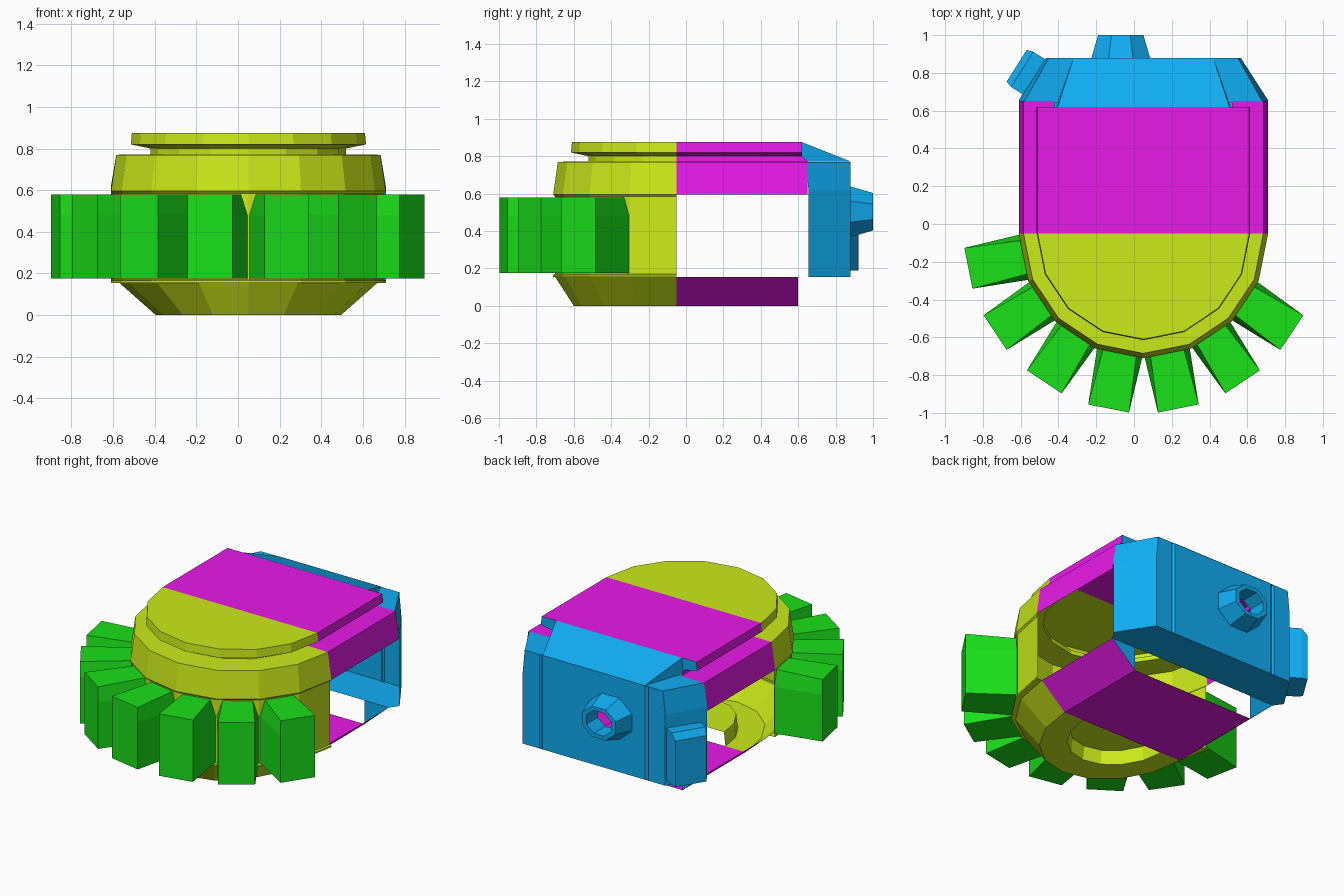
import bpy, bmesh, math

if "Cube" in bpy.data.objects:
    bpy.data.objects.remove(bpy.data.objects["Cube"])

CX, CY = 0.05, -0.05          # centre of the rounded front end


def material(name, rgb):
    m = bpy.data.materials.new(name)
    m.diffuse_color = (*rgb, 1)
    m.use_nodes = True
    m.node_tree.nodes["Principled BSDF"].inputs["Base Color"].default_value = m.diffuse_color
    return m


YELLOW = material("yellow", (0.60, 0.83, 0.01))
MAGENTA = material("magenta", (0.80, 0.01, 0.80))
GREEN = material("green", (0.01, 0.75, 0.01))
BLUE = material("blue", (0.005, 0.42, 0.90))


def finish(bm, name, mat, solid=False):
    bmesh.ops.remove_doubles(bm, verts=bm.verts, dist=1e-4)
    if solid:
        bmesh.ops.recalc_face_normals(bm, faces=bm.faces)
    me = bpy.data.meshes.new(name)
    bm.to_mesh(me)
    bm.free()
    me.materials.append(mat)
    ob = bpy.data.objects.new(name, me)
    bpy.context.collection.objects.link(ob)
    return ob


def loft(name, mat, rows, closed=False, cap=False):
    """Skin rows of points; normal = row direction x column direction."""
    bm = bmesh.new()
    g = [[bm.verts.new(p) for p in r] for r in rows]
    n = len(g[0])
    for a, b in zip(g, g[1:]):
        for j in range(n if closed else n - 1):
            k = (j + 1) % n
            bm.faces.new((a[j], b[j], b[k], a[k]))
    if cap:
        bm.faces.new(g[0])
        bm.faces.new(g[-1])
    return finish(bm, name, mat, cap)


def poly(name, mat, pts):
    bm = bmesh.new()
    bm.faces.new([bm.verts.new(p) for p in pts])
    return finish(bm, name, mat)


# Rounded front shell: half revolve, rows are (x radius, y radius, z)
upper = [(0.455, 0.875), (0.56, 0.875), (0.565, 0.82), (0.47, 0.80),
         (0.47, 0.772), (0.635, 0.77), (0.66, 0.595)]
wall = [(0.65, 0.585), (0.65, 0.17), (0.66, 0.165), (0.66, 0.155)]
profile = [(0, 0, 0.875)] + [(r, r, z) for r, z in upper + wall]
profile += [(0.62, 0.65, 0.155), (0.445, 0.55, 0), (0.30, 0.36, 0),
            (0.29, 0.35, 0.09), (0, 0, 0.09)]
angles = [math.radians(-90 + 22.5 * i) for i in range(9)]
loft("front_shell", YELLOW,
     [[(CX + rx * math.sin(t), CY - ry * math.cos(t), z) for t in angles]
      for rx, ry, z in profile])

# Straight roof continuing the upper profile
section = [(-r, z) for r, z in reversed(upper)] + upper
loft("roof", MAGENTA,
     [[(CX + x, 0.62 if z > 0.775 else 0.65, z) for x, z in section],
      [(CX + x, CY, z) for x, z in section]])

# Open tray under the middle
tray = [(-0.62, 0.155), (-0.445, 0), (0.445, 0), (0.62, 0.155)]
loft("floor_tray", MAGENTA,
     [[(CX + x, y, z) for x, z in tray] for y in (CY, 0.60)])

# Radial blocks: seven around the front, top inner corners cut back
for i in range(7):
    a = math.radians(-78.75 + 22.5 * i)

    def at(d, w, z):
        return (CX + d * math.sin(a) + w * math.cos(a),
                CY - d * math.cos(a) + w * math.sin(a), z)

    inner = [(-0.122, 0.175), (0.122, 0.175), (0.122, 0.48),
             (0.09, 0.58), (-0.09, 0.58), (-0.122, 0.48)]
    outer = [(-0.11, 0.175), (0.11, 0.175), (0.11, 0.48),
             (0.11, 0.58), (-0.11, 0.58), (-0.11, 0.48)]
    loft("radial_block", GREEN,
         [[at(0.64, w, z) for w, z in inner],
          [at(0.945, w, z) for w, z in outer]], closed=True, cap=True)

# Rear corner walls with a narrow groove beside the centre panel
low = [(0.66, 0.655), (0.515, 0.88), (0.395, 0.88), (0.385, 0.868), (0.37, 0.88)]
top = [(0.635, 0.64), (0.50, 0.88)] + low[2:]
for s, side in ((1, "right"), (-1, "left")):
    rows = [[(CX + s * x, y, z) for x, y in pts]
            for pts, z in ((top, 0.77), (low, 0.62), (low, 0.155))]
    if s < 0:
        rows = [r[::-1] for r in rows]
    loft("rear_wall_" + side, BLUE, rows)
    # Closing pieces at the rear of the roof rim and the tray
    rim = [(0.455, 0.772), (0.47, 0.772), (0.47, 0.80),
           (0.565, 0.82), (0.56, 0.875), (0.455, 0.875)]
    poly("rim_end_" + side, BLUE,
         [(CX + s * x, 0.62, z) for x, z in rim[::-s]])
    tri = [(0.445, 0), (0.62, 0.155), (0.445, 0.155)]
    poly("tray_corner_" + side, BLUE,
         [(CX + s * x, 0.60, z) for x, z in tri[::-s]])

# Rear centre panel running into a hollow octagonal nozzle
NX, NZ = -0.07, 0.503
corners = [(0.42, 0.77), (-0.32, 0.77), (-0.32, 0.155), (0.42, 0.155)]


def octagon(rx, rz, y):
    k = 1 / math.cos(math.pi / 8)
    return [(NX + rx * k * math.cos(t), y, NZ + rz * k * math.sin(t))
            for t in (math.radians(22.5 + 45 * i) for i in range(8))]


loft("rear_panel_nozzle", BLUE,
     [[(x, 0.88, z) for x, z in corners for _ in range(2)],
      octagon(0.155, 0.135, 0.88), octagon(0.12, 0.10, 1.0),
      octagon(0.09, 0.075, 1.0), octagon(0.09, 0.075, 0.88)], closed=True)

# Rear ledge, base plate and sloping hood
poly("rear_ledge", BLUE, [(CX + x, y, 0.77) for x, y in
     ((-0.635, 0.64), (0.635, 0.64), (0.50, 0.88), (-0.50, 0.88))])
poly("rear_base", BLUE, [(CX + x, y, 0.155) for x, y in
     ((-0.515, 0.88), (0.515, 0.88), (0.66, 0.655),
      (0.62, 0.60), (-0.62, 0.60), (-0.66, 0.655))])
loft("rear_hood", BLUE,
     [[(CX + x, 0.88, 0.772) for x in (-0.37, -0.37, 0.37, 0.37)],
      [(CX + x, 0.62, z) for x, z in
       ((-0.46, 0.772), (-0.455, 0.875), (0.455, 0.875), (0.46, 0.772))]])

# Small box on the left rear chamfer
ux, uy = 0.533, 0.846          # along the chamfer; outward is (-uy, ux)
rows = []
for d, w, z0, z1 in ((-0.06, 0.11, 0.19, 0.53), (0.02, 0.11, 0.19, 0.53),
                     (0.055, 0.10, 0.19, 0.49)):
    rows.append([(-0.575 + ux * e - uy * d, 0.808 + uy * e + ux * d, z)
                 for e, z in ((-w, z0), (w, z0), (w, z1), (-w, z1))])
loft("rear_side_box", BLUE, rows, closed=True, cap=True)
